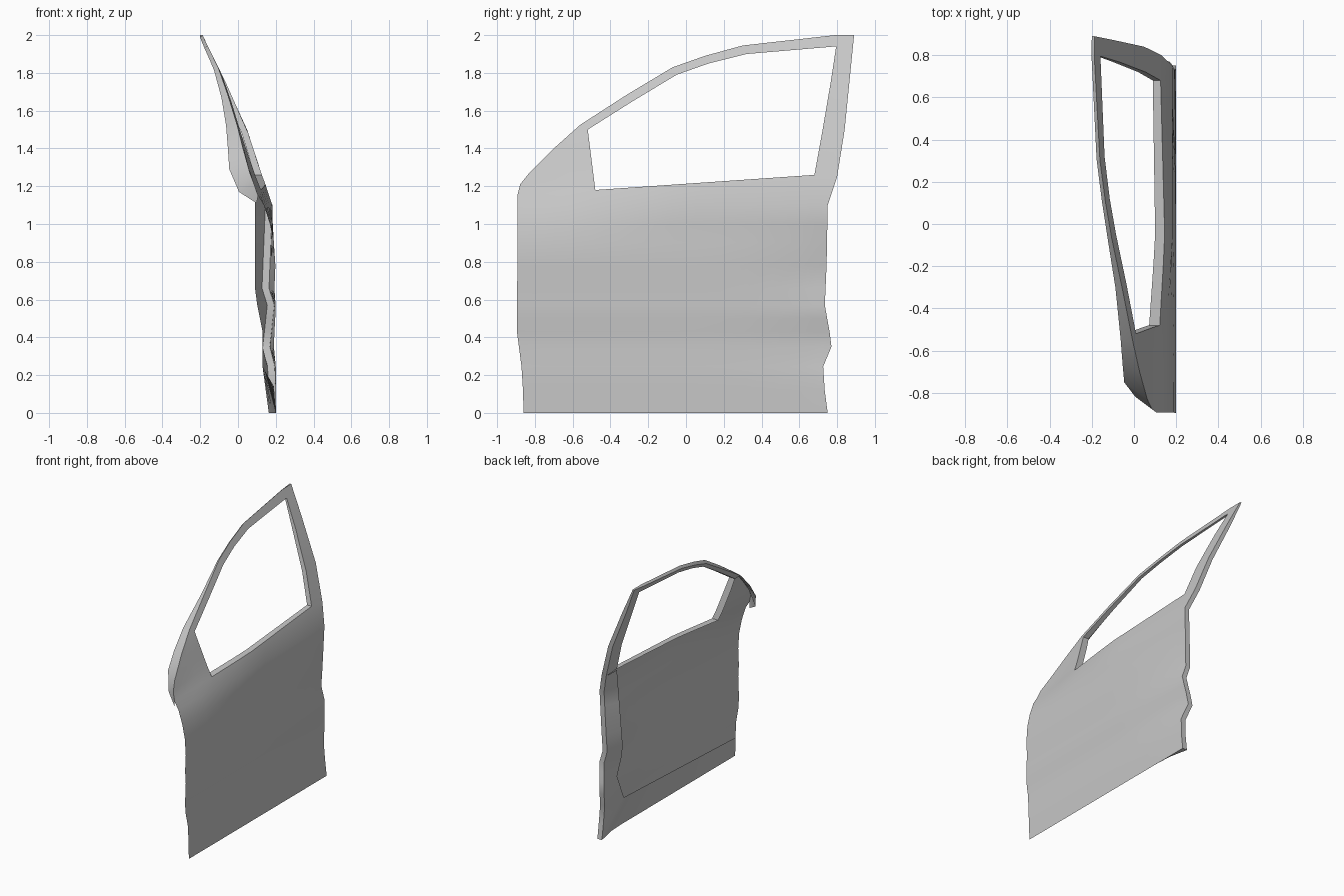
import bpy
import math

cube = bpy.data.objects.get("Cube")
if cube:
    bpy.data.objects.remove(cube, do_unlink=True)

paint = bpy.data.materials.new("door_grey")
paint.use_nodes = True
GREY = (0.57, 0.57, 0.57, 1)
paint.diffuse_color = GREY
paint.node_tree.nodes["Principled BSDF"].inputs["Base Color"].default_value = GREY


def clamp(v):
    return max(0.0, min(1.0, v))


def mix(a, b, f):
    return tuple(p + (q - p) * f for p, q in zip(a, b))


def curve(points, z):
    """Piecewise linear lookup of a value by height."""
    for (z0, v0), (z1, v1) in zip(points, points[1:]):
        if z <= z1:
            return v0 + (v1 - v0) * (z - z0) / (z1 - z0)
    return points[-1][1]


# Profiles by height: skin, skin at the rear edge, front and rear edges
UPPER = [(1.1, .182), (1.18, .157), (1.26, .126), (1.5, .048), (1.7, -.04),
         (1.86, -.12), (2, -.188)]
SKIN = [(0, .2), (.245, .2), (.35, .19), (.43, .193), (.55, .2), (.66, .193),
        (.78, .198), (.9, .19), (1, .184)] + UPPER
REAR_SKIN = [(0, .2), (.23, .197), (.35, .168), (.57, .192), (.66, .164),
             (1, .178)] + UPPER
FRONT_Y = [(0, -.86), (.2, -.865), (.43, -.895), (.75, -.893), (1.15, -.893)]
REAR_Y = [(0, .75), (.23, .72), (.35, .77), (.43, .76), (.57, .735), (.8, .745), (1.1, .75)]

# Free edge of the folded lip inside the door
LIP_Z = .245
LIP_X = [(LIP_Z, .13), (.43, .13), (.63, .09), (1.26, .09)]
LIP_Y = [(LIP_Z, .54), (.43, .62), (.63, .607), (1.26, .68)]
LIP_FRONT = (.19, -.85, .14)


def skin_x(y, z):
    rear = clamp((y - .1) / .64) ** 2
    x = curve(SKIN, z) * (1 - rear) + curve(REAR_SKIN, z) * rear
    return x - .06 * clamp((-.07 - y) / .7) * clamp((z - .95) / .2)


# Window frame: outer contour and opening, as (y, z, thickness, inner edge offset in y and z)
CONTOUR = [(-.893, 1.15, .008, .01, -.04), (-.878, 1.21, .08, .06, -.04),
           (-.83, 1.27, .109, .08, .02), (-.7, 1.4, .08, .03, 0),
           (-.56, 1.525, .058, .01, -.005), (-.32, 1.68, .035, .015, -.012),
           (-.07, 1.83, .022, .015, -.015), (.1, 1.89, .018, .012, -.015),
           (.3, 1.945, .016, .006, -.015), (.79, 2, .013, 0, -.012),
           (.89, 2, .012, 0, 0), (.87, 1.8, .03, 0, 0),
           (.84, 1.5, .035, 0, 0), (.8, 1.25, .037, 0, 0)]
OPENING = [(-.48, 1.18, .05), (-.49, 1.26, .05), (-.5, 1.34, .05), (-.51, 1.42, .05),
           (-.52, 1.5, .045), (-.29, 1.645, .035), (-.05, 1.79, .025), (.12, 1.85, .022),
           (.32, 1.9, .02), (.79, 1.94, .015), (.795, 1.94, .015), (.766, 1.75, .03),
           (.72, 1.48, .035), (.68, 1.26, .037)]
OPENING = [p + (0, 0) for p in OPENING]


def frame_pair(p):
    y, z, thick, dy, dz = p
    x = skin_x(y, z)
    return (x, y, z), (x - thick, y + dy, z + dz)


def body_point(t, z):
    y = curve(FRONT_Y, z) * (1 - t) + curve(REAR_Y, z) * t
    return skin_x(y, z), y, z


def fold(p, depth):
    return p, (p[0] - depth, p[1], p[2])


# Lower body grid, whose top row is the window sill
T_FRONT, T_REAR, STEPS = .243, .91, 3
columns = [T_FRONT * i / STEPS for i in range(STEPS)]
columns += [T_FRONT + (T_REAR - T_FRONT) * i / 8 for i in range(8)]
columns += [T_REAR + (1 - T_REAR) * i / STEPS for i in range(STEPS + 1)]
heights = [0, .12, .245, .35, .43, .5, .57, .66, .78, .9, 1, 1.1]
body = [[body_point(t, z) for t in columns] for z in heights]

sill = []
for t in columns:
    if t < T_FRONT:
        p = mix(CONTOUR[0], OPENING[0], t / T_FRONT)
    elif t < T_REAR:
        p = mix(OPENING[0], OPENING[-1], (t - T_FRONT) / (T_REAR - T_FRONT))
    else:
        p = mix(OPENING[-1], CONTOUR[-1], (t - T_REAR) / (1 - T_REAR))
    sill.append(frame_pair(p))
body.append([pair[0] for pair in sill])

# Window frame grid, running from the front corner over the top to the rear pillar
frame = [[frame_pair(mix(o, w, i / STEPS)) for i in range(STEPS + 1)]
         for o, w in zip(CONTOUR, OPENING)]


def build(name, quads):
    """Make a mesh from quads of points, sharing equal points."""
    index, verts, faces = {}, [], []
    for quad in quads:
        face = []
        for p in quad:
            key = tuple(round(c, 4) for c in p)
            if key not in index:
                index[key] = len(verts)
                verts.append(p)
            if index[key] not in face:
                face.append(index[key])
        if len(face) > 2:
            faces.append(face)
    mesh = bpy.data.meshes.new(name)
    mesh.from_pydata(verts, [], faces)
    mesh.materials.append(paint)
    obj = bpy.data.objects.new(name, mesh)
    bpy.context.collection.objects.link(obj)
    bpy.ops.object.select_all(action='DESELECT')
    obj.select_set(True)
    bpy.context.view_layer.objects.active = obj
    bpy.ops.object.shade_smooth_by_angle(angle=math.radians(40))


def surface(grid):
    return [(low[i], low[i + 1], high[i + 1], high[i])
            for low, high in zip(grid, grid[1:]) for i in range(len(low) - 1)]


def rim(loop):
    return [(a[0], a[1], b[1], b[0]) for a, b in zip(loop, loop[1:])]


# Outer skin
outer_frame = [[pair[0] for pair in row] for row in frame]
build("outer_skin", surface(body) + surface(outer_frame))

# Lining of the roof rail and rear pillar; the front corner is open behind
lining = [[pair[1] for pair in row[::-1]] for row in frame[4:]]
build("frame_lining", surface(lining))

# Folded edge along the bottom, rear and window frame; the hinge edge stays open
bottom_edge = [fold(p, .037 * clamp((t - .89) / .11)) for p, t in zip(body[0], columns)]
rear_edge = [fold(row[-1], .037) for row in body]
build("door_hem", rim(bottom_edge + rear_edge[1:] + [row[0] for row in frame[::-1]][1:]))

# Lip turned inwards from the fold, widening around the lower rear corner
corner = (curve(LIP_X, LIP_Z), curve(LIP_Y, LIP_Z), LIP_Z)
bottom_lip = [(pair[1], mix(LIP_FRONT, corner, t)) for pair, t in zip(bottom_edge, columns)]
rear_lip = []
for outer, inner in rear_edge:
    z = max(inner[2], LIP_Z)
    rear_lip.append((inner, (curve(LIP_X, z), curve(LIP_Y, z), z)))
build("inner_lip", rim(bottom_lip + rear_lip[1:]))

# Edge around the window opening
opening = [row[-1] for row in frame]
build("window_reveal", rim(opening + sill[STEPS:-STEPS][::-1]))
